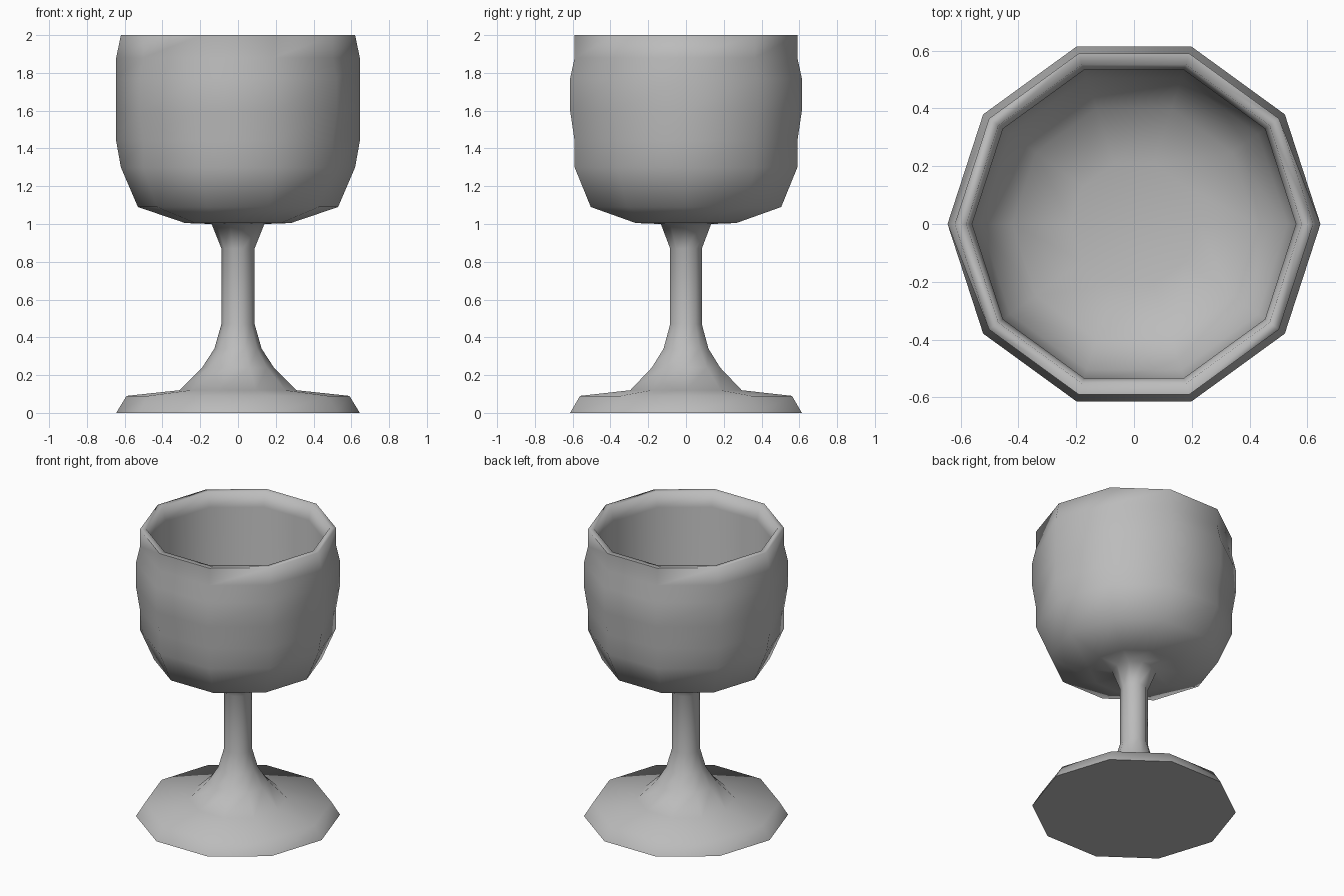
import bpy, bmesh, math

cube = bpy.data.objects.get("Cube")
if cube:
    bpy.data.objects.remove(cube, do_unlink=True)

SIDES = 10

# Plain grey material
grey = bpy.data.materials.new("plain grey")
grey.use_nodes = True
colour = (0.5, 0.5, 0.5, 1)
grey.diffuse_color = colour
grey.node_tree.nodes["Principled BSDF"].inputs["Base Color"].default_value = colour

# Profiles as (radius, height); a third value is the radius on the left and right facets
foot = [(0, 0), (0.645, 0), (0.59, 0.09), (0.31, 0.12)]
stem = [(0.19, 0.24), (0.125, 0.34), (0.088, 0.47), (0.088, 0.65),
        (0.088, 0.87), (0.14, 1.0)]
bowl = [(0.28, 1.005), (0.53, 1.09), (0.62, 1.3), (0.62, 1.44, 0.645),
        (0.645, 1.6), (0.645, 1.77), (0.62, 1.88, 0.645), (0.62, 2.0)]
inside = [(0.58, 2.0), (0.56, 1.9), (0.56, 1.42), (0.53, 1.28),
          (0.42, 1.14), (0.22, 1.09), (0, 1.09)]


def make_ring(bm, radius, height, side_radius=None):
    if radius == 0:
        return [bm.verts.new((0, 0, height))]
    ring = []
    for i in range(SIDES):
        angle = math.tau * i / SIDES
        on_side = i % (SIDES // 2) == 0
        r = side_radius if side_radius and on_side else radius
        ring.append(bm.verts.new((r * math.cos(angle), r * math.sin(angle), height)))
    return ring


def lathe(name, profile):
    bm = bmesh.new()
    rings = [make_ring(bm, *point) for point in profile]
    for low, high in zip(rings, rings[1:]):
        for i in range(SIDES):
            j = (i + 1) % SIDES
            corners = [low[i % len(low)], low[j % len(low)],
                       high[j % len(high)], high[i % len(high)]]
            bm.faces.new(list(dict.fromkeys(corners)))
    bmesh.ops.recalc_face_normals(bm, faces=bm.faces[:])
    mesh = bpy.data.meshes.new(name)
    bm.to_mesh(mesh)
    bm.free()
    obj = bpy.data.objects.new(name, mesh)
    bpy.context.collection.objects.link(obj)
    mesh.materials.append(grey)
    return obj


# One continuous shell: foot, stem, bowl and hollow inside
goblet = lathe("goblet", foot + stem + bowl + inside)
bpy.ops.object.select_all(action='DESELECT')
goblet.select_set(True)
bpy.context.view_layer.objects.active = goblet
bpy.ops.object.shade_smooth_by_angle(angle=math.radians(85))
